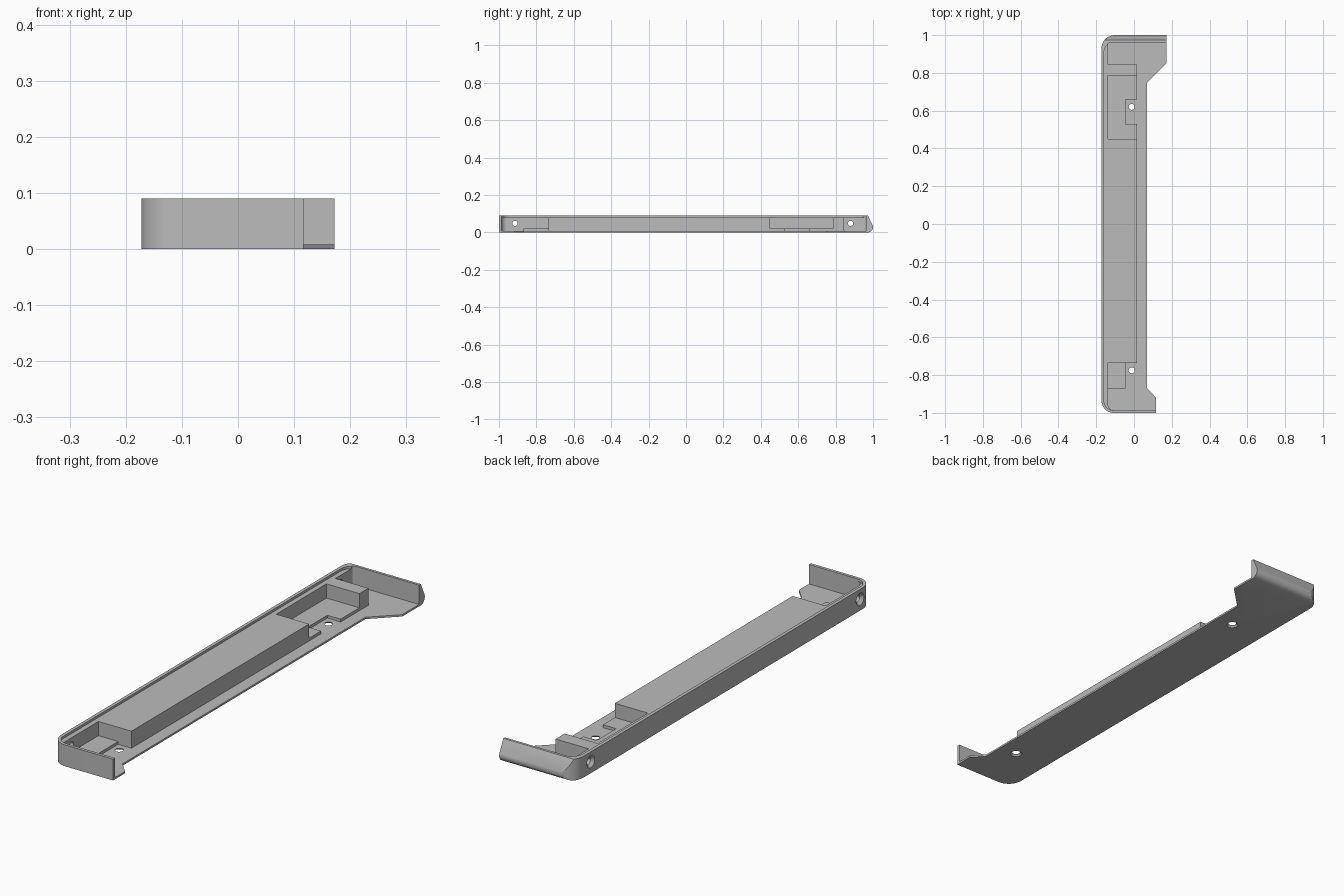
import bpy, bmesh
from math import sin, cos, pi
from mathutils import Matrix, Vector

cube = bpy.data.objects.get("Cube")
if cube:
    bpy.data.objects.remove(cube, do_unlink=True)

grey = bpy.data.materials.new("plain grey")
grey.use_nodes = True
grey.diffuse_color = (0.5, 0.5, 0.5, 1)
grey.node_tree.nodes["Principled BSDF"].inputs["Base Color"].default_value = (0.5, 0.5, 0.5, 1)


def arc(cx, cy, r, start, end, steps=12):
    angles = [start + (end - start) * i / steps for i in range(steps + 1)]
    return [(cx + r * cos(a), cy + r * sin(a)) for a in angles]


def finish(name, bm):
    bmesh.ops.recalc_face_normals(bm, faces=bm.faces)
    mesh = bpy.data.meshes.new(name)
    bm.to_mesh(mesh)
    bm.free()
    mesh.materials.append(grey)
    obj = bpy.data.objects.new(name, mesh)
    bpy.context.collection.objects.link(obj)
    return obj


def prism(name, outline, low, high, along_x=False):
    """Extrude an outline upward, or a y-z outline along x."""
    bm = bmesh.new()
    place = (lambda a, b: (low, a, b)) if along_x else (lambda a, b: (a, b, low))
    step = Vector((high - low, 0, 0)) if along_x else Vector((0, 0, high - low))
    face = bm.faces.new([bm.verts.new(place(a, b)) for a, b in outline])
    result = bmesh.ops.extrude_face_region(bm, geom=[face])
    moved = [v for v in result["geom"] if isinstance(v, bmesh.types.BMVert)]
    bmesh.ops.translate(bm, verts=moved, vec=step)
    return finish(name, bm)


def pocket(name, x0, x1, y0, y1, floor, r0=0, r1=0):
    """Open-topped cutter with optional rounded left corners."""
    back = arc(x0 + r1, y1 - r1, r1, pi / 2, pi) if r1 else [(x0, y1)]
    front = arc(x0 + r0, y0 + r0, r0, pi, 1.5 * pi) if r0 else [(x0, y0)]
    return prism(name, [(x1, y0), (x1, y1)] + back + front, floor, 0.2)


def countersink(name, location, turn):
    """Round hole widening toward the outer face."""
    profile = [(-0.01, 0.026), (0, 0.026), (0.012, 0.014), (0.07, 0.014)]
    bm = bmesh.new()
    rings = []
    for h, r in profile:
        rings.append([bm.verts.new((r * cos(2 * pi * i / 32), r * sin(2 * pi * i / 32), h))
                      for i in range(32)])
    for a, b in zip(rings, rings[1:]):
        for i in range(32):
            j = (i + 1) % 32
            bm.faces.new((a[i], a[j], b[j], b[i]))
    bm.faces.new(rings[0])
    bm.faces.new(rings[-1])
    bm.transform(Matrix.Translation(location) @ Matrix.Rotation(turn, 4, 'Y'))
    return finish(name, bm)


def combine(target, tool, operation):
    mod = target.modifiers.new(tool.name, 'BOOLEAN')
    mod.operation = operation
    mod.solver = 'EXACT'
    mod.object = tool
    bpy.context.view_layer.objects.active = target
    bpy.ops.object.modifier_apply(modifier=mod.name)
    bpy.data.objects.remove(tool, do_unlink=True)


# Body outline with rounded left corners and angled end tabs
outline = [(0.117, -1), (0.117, -0.92), (0.07, -0.87), (0.07, 0.75), (0.172, 0.85), (0.172, 1)]
outline += arc(-0.102, 0.93, 0.07, pi / 2, pi) + arc(-0.107, -0.935, 0.065, pi, 1.5 * pi)
tray = prism("tray", outline, 0, 0.09)

# Sloping back face with a rounded lower edge
side = [(-1.1, -0.1), (0.978, -0.1), (0.978, 0)]
side += arc(0.973, 0.027, 0.027, -1.3, 0.3) + [(0.973, 0.09), (0.96, 0.13), (-1.1, 0.13)]
combine(tray, prism("back_slope", side, -0.3, 0.3, True), 'INTERSECT')

# Shallow lip, open right side, end bays and hardware pockets
FRONT, BACK, LEFT, BASE, SEAT = -0.987, 0.962, -0.137, 0.008, 0.02
cutters = [
    pocket("lip", -0.158, 0.3, FRONT, BACK, 0.08, 0.05, 0.05),
    pocket("right_side", 0.017, 0.3, FRONT, BACK, BASE),
    pocket("front_bay", LEFT, 0.1, FRONT, -0.87, BASE, 0.03),
    pocket("back_bay", LEFT, 0.1, 0.845, BACK, BASE, 0, 0.01),
    pocket("front_seat", LEFT, 0.1, -0.9, -0.735, SEAT),
    pocket("back_seat", LEFT, 0.1, 0.45, 0.785, SEAT),
    pocket("front_notch", -0.045, 0.1, -0.9, -0.735, BASE),
    pocket("back_notch", -0.045, 0.1, 0.53, 0.66, BASE),
]

# Screw holes through the floor and the left wall
for y in (-0.775, 0.62):
    cutters.append(countersink("floor_hole", (-0.012, y, -0.002), 0))
for y in (-0.915, 0.88):
    cutters.append(countersink("wall_hole", (-0.172, y, 0.048), pi / 2))

for cutter in cutters:
    combine(tray, cutter, 'DIFFERENCE')

bpy.ops.object.select_all(action='DESELECT')
tray.select_set(True)
bpy.context.view_layer.objects.active = tray
bpy.ops.object.shade_smooth_by_angle(angle=0.5)
